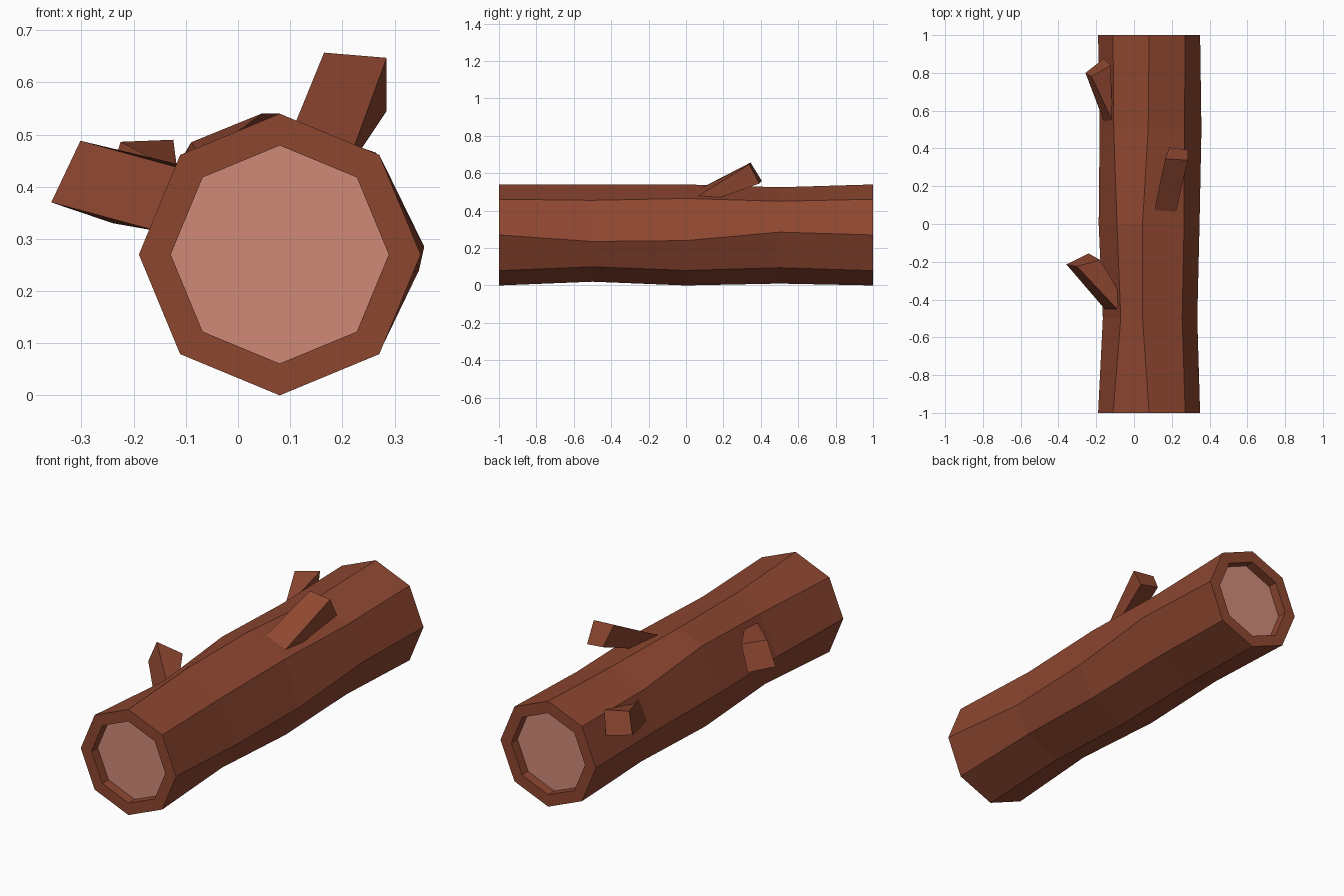
import bpy, bmesh, math

if "Cube" in bpy.data.objects:
    bpy.data.objects.remove(bpy.data.objects["Cube"])


def material(name, rgb):
    m = bpy.data.materials.new(name)
    m.diffuse_color = (*rgb, 1.0)
    m.use_nodes = True
    m.node_tree.nodes["Principled BSDF"].inputs["Base Color"].default_value = m.diffuse_color
    return m


bark = material("bark_brown", (0.27, 0.062, 0.03))
wood = material("cut_wood_pink", (0.63, 0.255, 0.19))


def finish(name, bm, mats):
    bmesh.ops.recalc_face_normals(bm, faces=bm.faces)
    me = bpy.data.meshes.new(name)
    bm.to_mesh(me)
    bm.free()
    for m in mats:
        me.materials.append(m)
    ob = bpy.data.objects.new(name, me)
    bpy.context.collection.objects.link(ob)
    return ob


def octagon(r):
    return [(0.08 + r * math.cos(i * math.pi / 4), 0.27 + r * math.sin(i * math.pi / 4))
            for i in range(8)]


def bridge(bm, a, b):
    n = len(a)
    for i in range(n):
        bm.faces.new((a[i], a[(i + 1) % n], b[(i + 1) % n], b[i]))


# Log: octagonal end rings, hand-warped rings between, recessed cut ends
# (cross-section points run counter-clockwise from the right-hand corner)
end, inner = octagon(0.27), octagon(0.209)
warped = {
    -0.5: [(.335, .235), (.255, .455), (.045, .54), (-.07, .455),
           (-.165, .26), (-.095, .10), (.08, .02), (.26, .10)],
    0.0: [(.347, .24), (.265, .465), (.045, .54), (-.09, .485),
          (-.187, .27), (-.11, .08), (.08, 0), (.27, .08)],
    0.5: [(.357, .285), (.267, .45), (.075, .525), (-.107, .455),
          (-.182, .27), (-.10, .09), (.08, .01), (.265, .095)],
}
recess = 0.05
sections = [(-1 + recess, inner), (-1, inner), (-1, end)]
sections += list(warped.items())
sections += [(1, end), (1, inner), (1 - recess, inner)]

bm = bmesh.new()
rings = [[bm.verts.new((x, y, z)) for x, z in pts] for y, pts in sections]
for a, b in zip(rings, rings[1:]):
    bridge(bm, a, b)
for r in (rings[0], rings[-1]):
    bm.faces.new(r).material_index = 1
finish("log", bm, [bark, wood])


# Branch stubs: four-sided, from a base sunk in the log to a cut tip
def branch(name, base, tip):
    bm = bmesh.new()
    a = [bm.verts.new(p) for p in base]
    b = [bm.verts.new(p) for p in tip]
    bridge(bm, a, b)
    bm.faces.new(a)
    bm.faces.new(b)
    finish(name, bm, [bark])


branch("top_branch",
       [(.105, .06, .51), (.222, .06, .475), (.215, .10, .44), (.12, .10, .45)],
       [(.165, .345, .657), (.285, .338, .647), (.285, .393, .545), (.187, .405, .56)])
branch("front_left_branch",
       [(-.09, -.45, .43), (-.155, -.45, .315), (-.10, -.39, .31), (-.06, -.39, .43)],
       [(-.302, -.225, .488), (-.358, -.214, .37), (-.24, -.156, .33), (-.18, -.19, .447)])
branch("back_left_branch",
       [(-.115, .545, .43), (-.16, .545, .33), (-.14, .62, .33), (-.115, .58, .42)],
       [(-.225, .78, .486), (-.257, .80, .38), (-.16, .876, .38), (-.124, .84, .49)])
